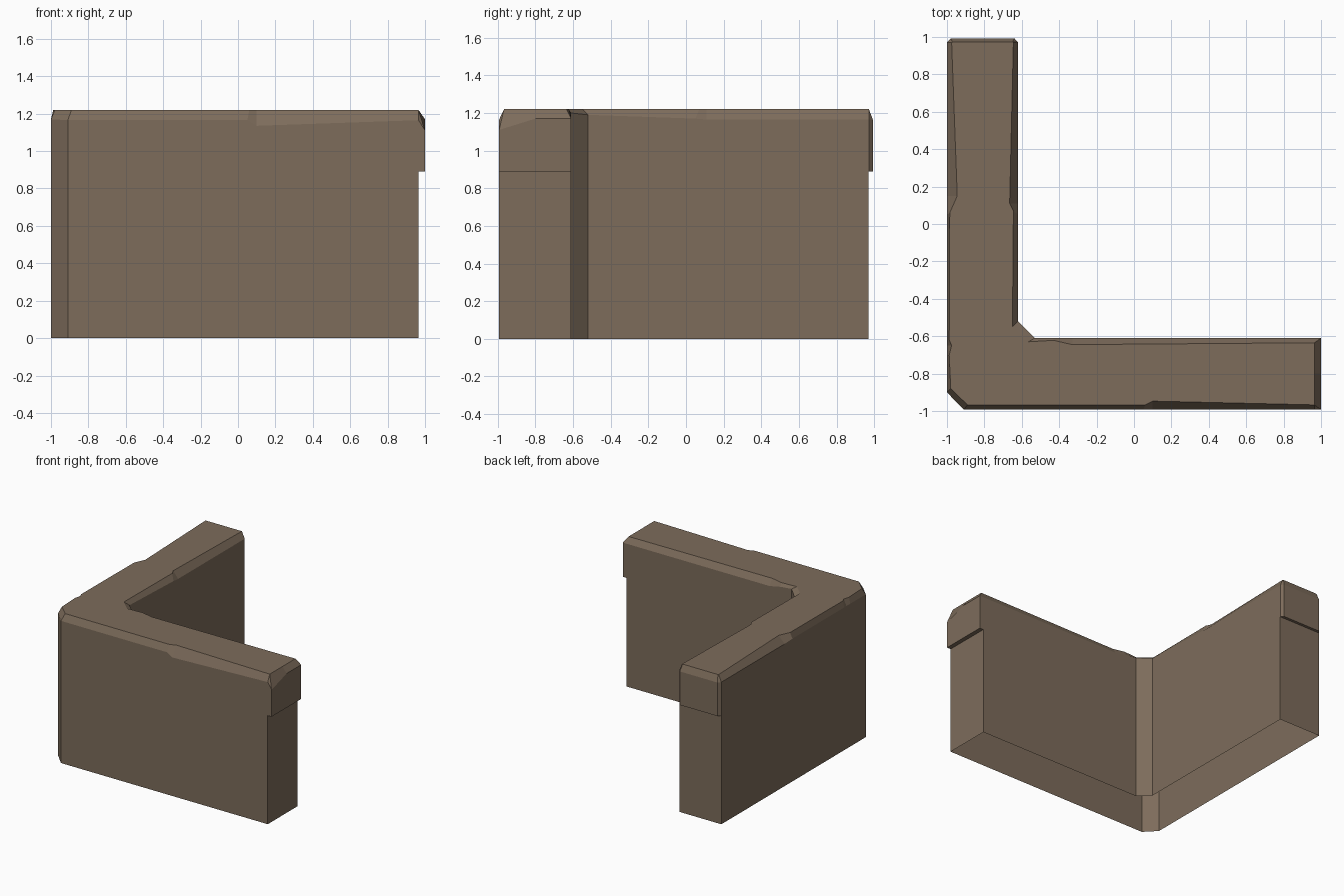
import bpy, bmesh

HEIGHT = 1.22
LIP_Z = 0.89             # underside of the overhanging end caps
END_X, END_Y = 0.965, 0.97   # the wall body stops short of the caps

# Stations around the L outline, counter-clockwise:
# outer x, outer y, rim height, top-edge x, top-edge y
STATIONS = [
    # front side with a chip in the middle
    (-0.91, -0.993, 1.165, -0.89, -0.967),
    (0.05, -0.993, 1.165, 0.06, -0.967),
    (0.10, -0.993, 1.135, 0.10, -0.947),
    (0.965, -0.993, 1.165, 0.965, -0.967),
    # right end
    (1.00, -0.993, 1.11, 0.965, -0.967),
    (1.00, -0.80, 1.17, 0.965, -0.80),
    (1.00, -0.61, 1.17, 0.965, -0.635),
    # inner side and inner corner
    (-0.33, -0.61, 1.17, -0.33, -0.645),
    (-0.43, -0.61, 1.19, -0.43, -0.622),
    (-0.53, -0.61, 1.20, -0.565, -0.63),
    (-0.62, -0.52, 1.19, -0.65, -0.55),
    (-0.62, 0.05, 1.17, -0.645, 0.07),
    (-0.62, 0.11, 1.165, -0.665, 0.11),
    (-0.62, 0.972, 1.165, -0.645, 0.972),
    # back end
    (-0.64, 0.993, 1.165, -0.65, 0.972),
    (-0.98, 0.993, 1.165, -0.97, 0.972),
    (-1.00, 0.97, 1.165, -0.975, 0.97),
    # left side with two chips
    (-1.00, 0.15, 1.165, -0.945, 0.15),
    (-1.00, 0.05, 1.17, -0.985, 0.06),
    (-1.00, -0.62, 1.17, -0.988, -0.62),
    (-1.00, -0.65, 1.17, -0.975, -0.65),
    (-1.00, -0.70, 1.17, -0.988, -0.70),
    (-1.00, -0.90, 1.17, -0.98, -0.88),
]

stone = bpy.data.materials.new("brown stone")
stone.diffuse_color = (0.205, 0.150, 0.105, 1)

bm = bmesh.new()


def ring(points):
    return [bm.verts.new(p) for p in points]


def body(z):
    return ring((min(s[0], END_X), min(s[1], END_Y), z) for s in STATIONS)


# Body foot, body top, cap underside, cap rim, chamfered top (foot stays open)
rings = [
    body(0),
    body(LIP_Z),
    ring((s[0], s[1], LIP_Z) for s in STATIONS),
    ring((s[0], s[1], s[2]) for s in STATIONS),
    ring((s[3], s[4], HEIGHT) for s in STATIONS),
]
n = len(STATIONS)
for low, high in zip(rings, rings[1:]):
    for i in range(n):
        j = (i + 1) % n
        bm.faces.new((low[i], low[j], high[j], high[i]))
bm.faces.new(rings[-1])

# Merge the places where cap and body are flush, then clean flat areas
bmesh.ops.remove_doubles(bm, verts=bm.verts[:], dist=0.0005)
bmesh.ops.dissolve_limit(bm, angle_limit=0.005, verts=bm.verts[:], edges=bm.edges[:])

mesh = bpy.data.meshes.new("corner_wall")
bm.to_mesh(mesh)
bm.free()
mesh.materials.append(stone)
bpy.context.collection.objects.link(bpy.data.objects.new("corner_wall", mesh))
